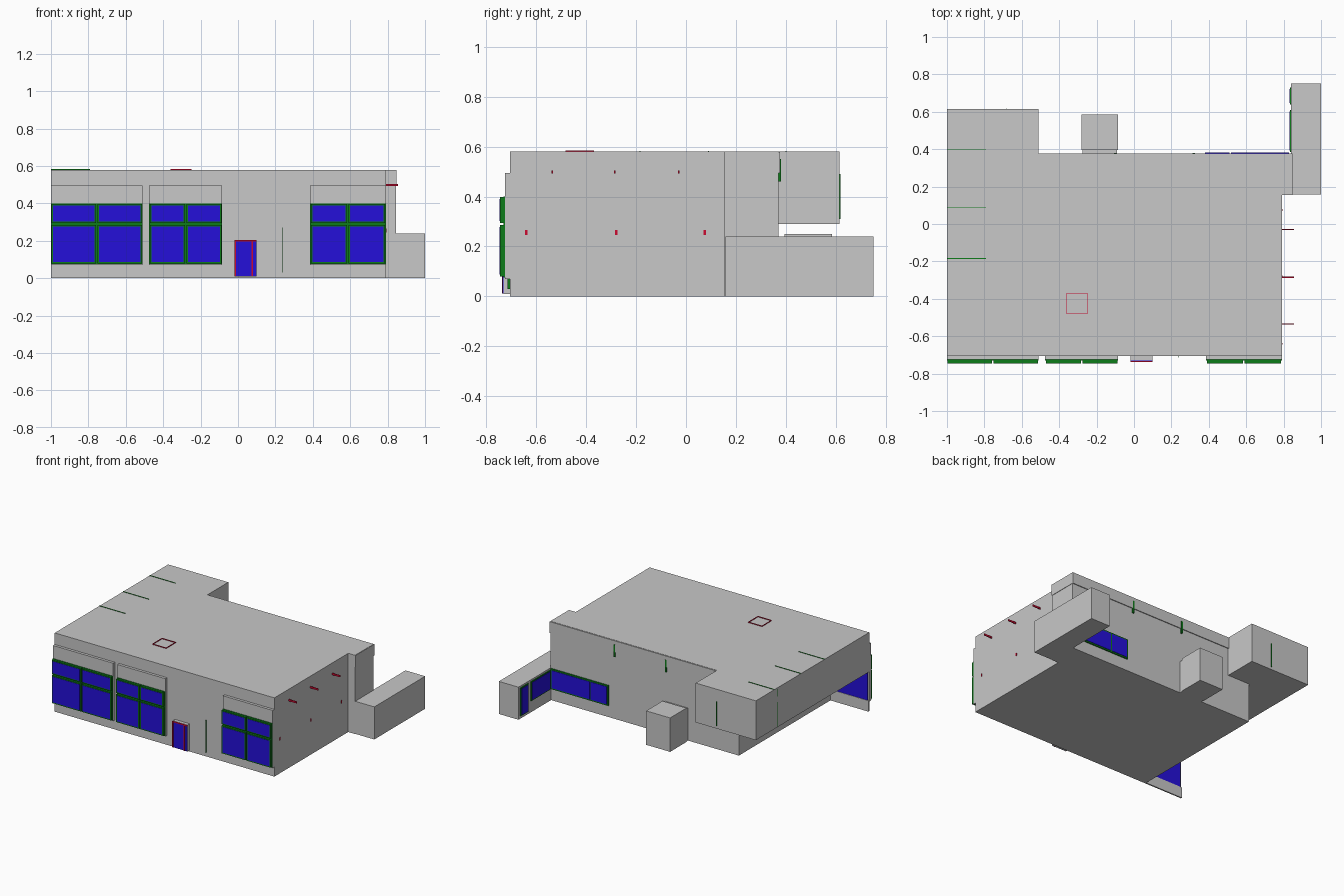
import bpy
import bmesh

cube = bpy.data.objects.get("Cube")
if cube:
    bpy.data.objects.remove(cube, do_unlink=True)


def material(name, rgb):
    m = bpy.data.materials.new(name)
    m.use_nodes = True
    color = (*rgb, 1)
    m.diffuse_color = color
    m.node_tree.nodes["Principled BSDF"].inputs["Base Color"].default_value = color
    return m


GREY = material("wall grey", (0.58, 0.58, 0.58))
BLUE = material("glass blue", (0.018, 0.005, 0.7))
GREEN = material("frame green", (0.004, 0.2, 0.01))
RED = material("trim red", (0.6, 0.003, 0.03))


def finish(name, bm, mat):
    bmesh.ops.recalc_face_normals(bm, faces=bm.faces)
    mesh = bpy.data.meshes.new(name)
    bm.to_mesh(mesh)
    bm.free()
    mesh.materials.append(mat)
    obj = bpy.data.objects.new(name, mesh)
    bpy.context.collection.objects.link(obj)
    return obj


def box(name, xs, ys, zs, mat=GREY):
    """Box spanning the given ranges on each axis."""
    bm = bmesh.new()
    bmesh.ops.create_cube(bm, size=1)
    for v in bm.verts:
        v.co = [r[0] if c < 0 else r[1] for c, r in zip(v.co, (xs, ys, zs))]
    return finish(name, bm, mat)


def extrude_y(name, profile, y0, y1, mat=GREY):
    """Extrude an x-z outline along y."""
    bm = bmesh.new()
    face = bm.faces.new([bm.verts.new((x, y0, z)) for x, z in profile])
    new = bmesh.ops.extrude_face_region(bm, geom=[face])["geom"]
    for v in new:
        if isinstance(v, bmesh.types.BMVert):
            v.co.y = y1
    return finish(name, bm, mat)


# Main hall: the upper storey overhangs the lower one at one end
extrude_y("main_hall", [(-0.69, 0), (0.79, 0), (0.79, 0.58), (-1, 0.58),
                        (-1, 0.29), (-0.69, 0.29)], -0.705, 0.37)
box("rear_upper_room", (-1, -0.51), (0.37, 0.615), (0.29, 0.58))
box("side_tower", (0.79, 0.845), (0.155, 0.37), (0, 0.58))
box("side_annex", (0.84, 1), (0.158, 0.75), (0, 0.24))
box("rear_porch", (-0.28, -0.085), (0.395, 0.585), (0, 0.25))
box("rear_porch_link", (-0.275, -0.09), (0.37, 0.395), (0, 0.24))
box("rear_parapet_band", (-0.51, 0.845), (0.37, 0.376), (0.495, 0.578))
box("tower_band", (0.845, 0.848), (0.155, 0.376), (0.495, 0.578))

# Free-standing front wall below the overhang, with its pane seen from behind
box("front_wall_foot", (-1, -0.69), (-0.705, -0.695), (0, 0.08))
box("front_pane_back", (-0.99, -0.69), (-0.705, -0.698), (0.08, 0.29), BLUE)


# Large front windows: surround, backing frame, and four framed panes each
def front_window(name, x0, x1):
    box(name + "_surround", (x0, x1), (-0.725, -0.705), (0.07, 0.495))
    box(name + "_backing", (x0, x1), (-0.73, -0.725), (0.075, 0.4), GREEN)
    mid = (x0 + x1) / 2
    for side, (a, b) in (("right", (x0, mid)), ("left", (mid, x1))):
        for level, (c, d) in (("lower", (0.08, 0.285)), ("upper", (0.295, 0.398))):
            part = f"{name}_{level}_{side}"
            box(part + "_frame", (a + 0.004, b - 0.004), (-0.745, -0.73), (c, d), GREEN)
            box(part + "_pane", (a + 0.012, b - 0.012), (-0.747, -0.745),
                (c + 0.008, d - 0.008), BLUE)


front_window("window_right", -1, -0.51)
front_window("window_middle", -0.475, -0.085)
front_window("window_left", 0.385, 0.79)

# Front door with red trim
box("front_door_box", (-0.02, 0.1), (-0.73, -0.705), (0.01, 0.205))
box("front_door_panel", (-0.02, 0.1), (-0.734, -0.73), (0.012, 0.203), BLUE)
for i, x in enumerate((-0.02, 0.073)):
    box(f"front_door_trim_{i}", (x, x + 0.008), (-0.737, -0.733), (0.012, 0.205), RED)
box("front_door_lintel", (-0.02, 0.1), (-0.737, -0.733), (0.197, 0.205), RED)
box("front_downpipe", (0.234, 0.238), (-0.715, -0.705), (0.03, 0.27), GREEN)

# Rear window band and the annex windows facing the yard
box("rear_window_frame", (0.37, 0.84), (0.37, 0.378), (0.085, 0.235), GREEN)
for i, (a, b) in enumerate(((0.38, 0.51), (0.518, 0.83))):
    box(f"rear_window_pane_{i}", (a, b), (0.378, 0.381), (0.095, 0.225), BLUE)
for i, (a, b, low) in enumerate(((0.385, 0.61, 0.085), (0.64, 0.73, 0.02))):
    box(f"annex_window_frame_{i}", (0.834, 0.84), (a, b), (low, 0.228), GREEN)
    box(f"annex_window_pane_{i}", (0.831, 0.834), (a + 0.008, b - 0.008),
        (low + 0.008, 0.22), BLUE)

# Green edge strips of the annex side door
for i, y in enumerate((0.175, 0.295)):
    box(f"annex_door_edge_{i}", (0.995, 1), (y, y + 0.003), (0, 0.2), GREEN)

# Red brackets and markers on the side wall
for i, y in enumerate((-0.535, -0.285, -0.03)):
    box(f"side_bracket_{i}", (0.79, 0.855), (y - 0.003, y + 0.003), (0.492, 0.505), RED)
for i, y in enumerate((-0.64, -0.28, 0.075)):
    box(f"side_marker_{i}", (0.79, 0.793), (y - 0.005, y + 0.005), (0.245, 0.265), RED)

# Roof hatch rim and roof seams
for i, x in enumerate((-0.36, -0.25)):
    box(f"hatch_rim_x_{i}", (x - 0.002, x + 0.002), (-0.48, -0.37), (0.58, 0.585), RED)
for i, y in enumerate((-0.48, -0.37)):
    box(f"hatch_rim_y_{i}", (-0.36, -0.25), (y - 0.002, y + 0.002), (0.58, 0.585), RED)
for i, y in enumerate((-0.185, 0.09, 0.4)):
    box(f"roof_seam_{i}", (-1, -0.79), (y - 0.002, y + 0.002), (0.58, 0.583), GREEN)

# Thin rear and end strips
for i, x in enumerate((-0.1, 0.32)):
    box(f"rear_spout_{i}", (x - 0.006, x + 0.006), (0.37, 0.38), (0.46, 0.55), GREEN)
box("rear_room_strip", (-0.682, -0.678), (0.615, 0.618), (0.31, 0.49), GREEN)
box("end_wall_strip", (-1, -0.998), (0.36, 0.364), (0.29, 0.57), GREEN)
